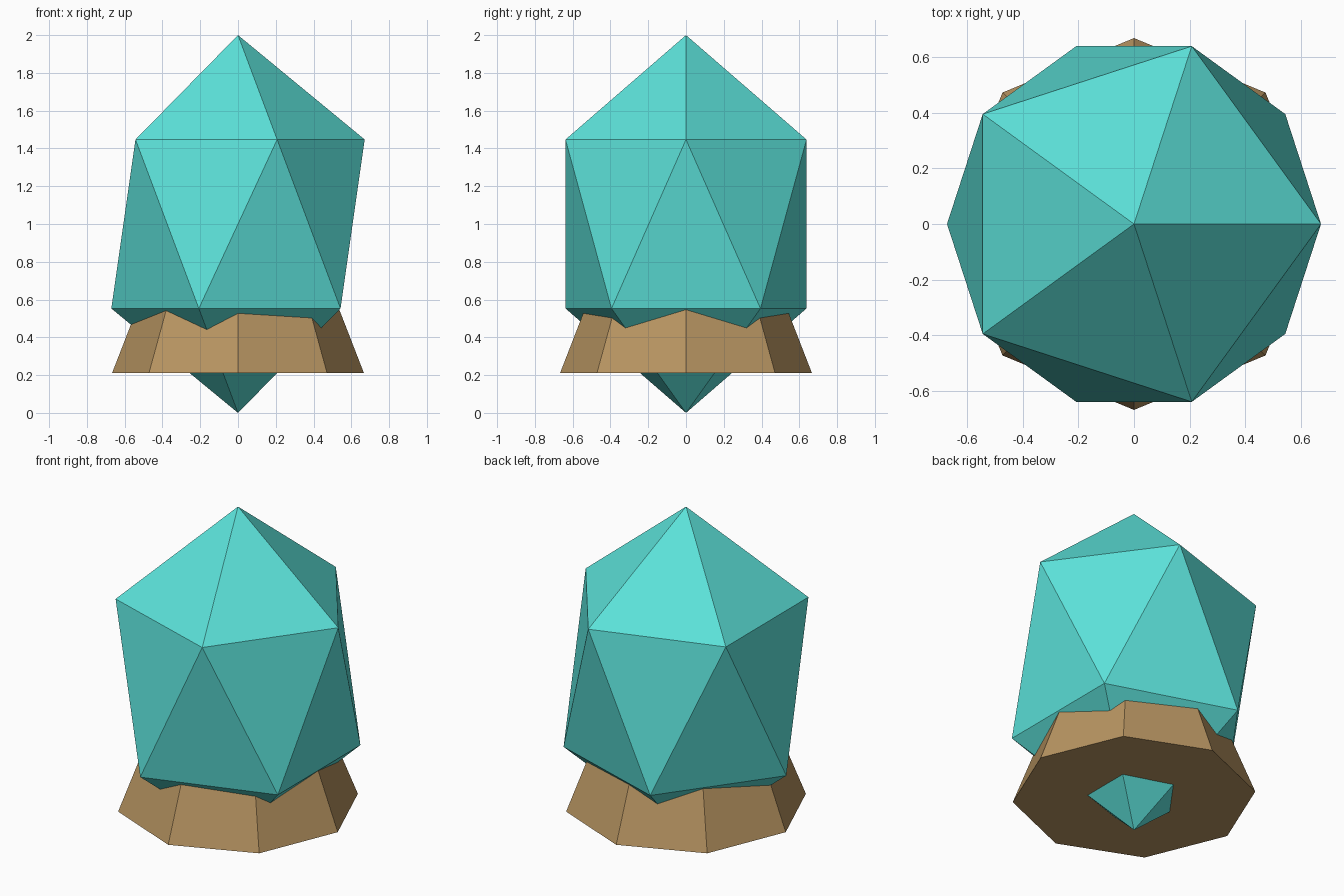
import bpy, bmesh
from mathutils import Matrix

if "Cube" in bpy.data.objects:
    bpy.data.objects.remove(bpy.data.objects["Cube"])


def material(name, rgb):
    m = bpy.data.materials.new(name)
    m.diffuse_color = (*rgb, 1.0)
    m.use_nodes = True
    m.node_tree.nodes["Principled BSDF"].inputs["Base Color"].default_value = m.diffuse_color
    return m


def add_object(name, bm, mat):
    mesh = bpy.data.meshes.new(name)
    bm.to_mesh(mesh)
    bm.free()
    mesh.materials.append(mat)
    obj = bpy.data.objects.new(name, mesh)
    bpy.context.collection.objects.link(obj)
    return obj


teal = material("teal_crystal", (0.107, 0.76, 0.70))
brown = material("tan_brown", (0.48, 0.30, 0.122))

# Crystal: icosahedron stretched upwards
bm = bmesh.new()
bmesh.ops.create_icosphere(bm, subdivisions=1, radius=1.0)
bmesh.ops.transform(bm, verts=bm.verts,
                    matrix=Matrix.Translation((0, 0, 1.0)) @ Matrix.Diagonal((0.75, 0.75, 1.0, 1.0)))
add_object("crystal", bm, teal)

# Stand: eight-sided tapered base with the crystal sunk into it
bottom, top, radius, taper = 0.21, 0.66, 0.667, 0.388
bm = bmesh.new()
bmesh.ops.create_cone(bm, cap_ends=True, segments=8, radius1=radius,
                      radius2=radius - taper * (top - bottom), depth=top - bottom,
                      matrix=Matrix.Translation((0, 0, (bottom + top) / 2)))
add_object("stand", bm, brown)
